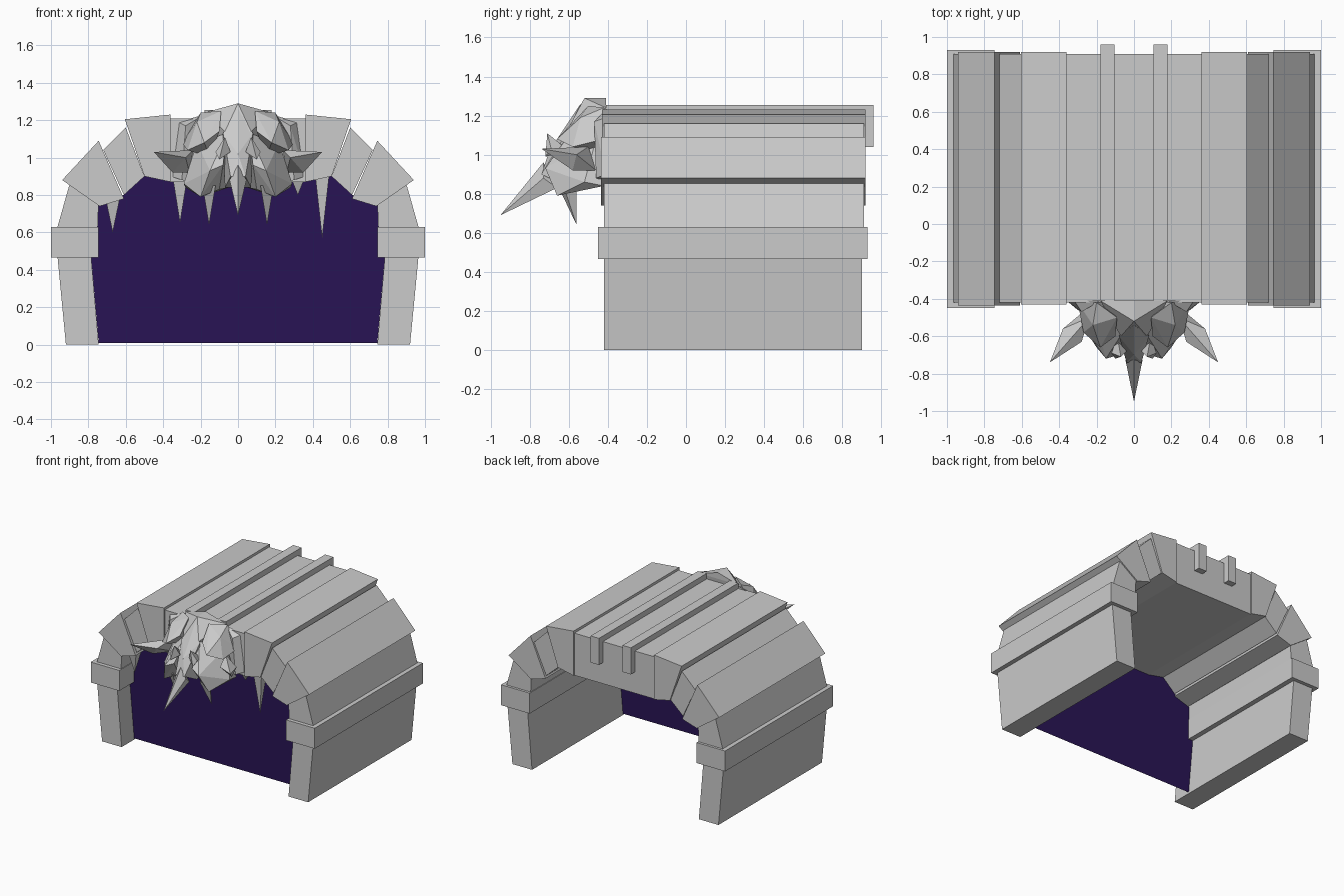
import bpy, bmesh


def finish(name, bm):
    bmesh.ops.recalc_face_normals(bm, faces=bm.faces[:])
    me = bpy.data.meshes.new(name)
    bm.to_mesh(me)
    bm.free()
    ob = bpy.data.objects.new(name, me)
    bpy.context.scene.collection.objects.link(ob)
    return ob


def prism(name, profile, y0, y1, mirror=True):
    """Extrude an x-z outline along y, optionally on both sides."""
    bm = bmesh.new()
    for s in ((1, -1) if mirror else (1,)):
        face = bm.faces.new([bm.verts.new((s * x, y0, z)) for x, z in profile])
        ext = bmesh.ops.extrude_face_region(bm, geom=[face])
        for v in [g for g in ext["geom"] if isinstance(g, bmesh.types.BMVert)]:
            v.co.y = y1
        if face.is_valid is False or len(face.link_faces if hasattr(face, "link_faces") else []) > 0:
            continue
    return finish(name, bm)


def hull(name, points, mirror=True):
    """Faceted solid around a few points, optionally on both sides."""
    bm = bmesh.new()
    for s in ((1, -1) if mirror else (1,)):
        verts = [bm.verts.new((s * x, y, z)) for x, y, z in points]
        res = bmesh.ops.convex_hull(bm, input=verts)
        loose = [v for v in verts if v.is_valid and not v.link_faces]
        bmesh.ops.delete(bm, geom=loose, context="VERTS")
    return finish(name, bm)


def spike(name, x, y, z, w, tip, mirror=False):
    base = [(x - w, y - w, z), (x + w, y - w, z), (x + w, y + w, z), (x - w, y + w, z)]
    return hull(name, base + [tip], mirror)


# Side walls and the protruding band
prism("wall_base", [(0.745, 0), (0.92, 0), (0.965, 0.47), (0.785, 0.47)], -0.42, 0.90)
prism("wall_band", [(0.745, 0.465), (1.0, 0.465), (1.0, 0.63), (0.745, 0.63)], -0.45, 0.93)

# Arch stones from the springing up to the lintel
prism("arch_stone_low", [(0.75, 0.63), (0.965, 0.63), (0.90, 0.86), (0.745, 0.77)], -0.42, 0.91)
prism("arch_stone_wide", [(0.74, 0.74), (0.94, 0.88), (0.745, 1.09), (0.61, 0.78)], -0.435, 0.92)
prism("arch_stone_recessed", [(0.61, 0.80), (0.72, 1.04), (0.60, 1.16), (0.50, 0.90)], -0.42, 0.91)
prism("arch_stone_upper", [(0.50, 0.90), (0.605, 1.205), (0.36, 1.23), (0.36, 0.87)], -0.43, 0.92)
prism("lintel", [(-0.36, 0.87), (0.36, 0.87), (0.36, 1.21), (-0.36, 1.21)], -0.42, 0.91, False)

# Roof straps with a hook hanging over the back
prism("roof_strap", [(0.105, 1.20), (0.18, 1.20), (0.18, 1.255), (0.105, 1.255)], -0.41, 0.96)
prism("strap_hook", [(0.105, 1.04), (0.18, 1.04), (0.18, 1.255), (0.105, 1.255)], 0.90, 0.96)

# Dark portal sheet
bm = bmesh.new()
outline = [(0.745, 0.01), (0.785, 0.47), (0.75, 0.75), (0.61, 0.80), (0.50, 0.91), (0.36, 0.88)]
pts = outline + [(-x, z) for x, z in reversed(outline)]
bm.faces.new([bm.verts.new((x, -0.26, z)) for x, z in pts])
portal = finish("portal_sheet", bm)
mat = bpy.data.materials.new("deep_purple")
mat.diffuse_color = (0.022, 0.007, 0.09, 1)
portal.data.materials.append(mat)

# Beast head: crest, snout, cheeks, brows
hull("head_crest", [(0.18, -0.41, 1.24), (-0.18, -0.41, 1.24), (0, -0.41, 1.29), (0, -0.52, 1.29),
                    (0.14, -0.44, 1.05), (-0.14, -0.44, 1.05), (0.07, -0.60, 1.14), (-0.07, -0.60, 1.14)], False)
hull("head_snout", [(0, -0.54, 1.26), (0.08, -0.60, 1.13), (-0.08, -0.60, 1.13), (0, -0.70, 1.02),
                    (0.04, -0.74, 0.90), (-0.04, -0.74, 0.90), (0.07, -0.62, 0.84), (-0.07, -0.62, 0.84),
                    (0, -0.42, 0.84)], False)
hull("snout_beak", [(0, -0.73, 0.96), (0.045, -0.73, 0.88), (-0.045, -0.73, 0.88),
                    (0.03, -0.66, 0.83), (-0.03, -0.66, 0.83), (0, -0.95, 0.69)], False)
hull("head_cheek", [(0.06, -0.58, 1.13), (0.08, -0.70, 0.96), (0.15, -0.72, 0.93), (0.20, -0.66, 0.79),
                    (0.10, -0.61, 0.83), (0.29, -0.52, 0.86), (0.28, -0.42, 0.84), (0.22, -0.46, 1.08),
                    (0.05, -0.42, 0.84)])
hull("head_brow", [(0.09, -0.50, 1.25), (0.20, -0.42, 1.24), (0.22, -0.54, 1.19), (0.10, -0.60, 1.14),
                   (0.18, -0.66, 1.08), (0.27, -0.58, 1.04), (0.30, -0.42, 1.08), (0.15, -0.42, 1.0)])
hull("head_mane", [(0.18, -0.41, 1.23), (0.32, -0.41, 1.19), (0.28, -0.47, 1.17), (0.36, -0.41, 0.90),
                   (0.30, -0.46, 0.88), (0.20, -0.41, 0.86)])

# Cheek horns, nostril spikes and fangs
hull("cheek_horn", [(0.24, -0.50, 1.04), (0.28, -0.63, 1.0), (0.38, -0.56, 1.0),
                    (0.35, -0.58, 0.92), (0.26, -0.46, 0.92), (0.45, -0.74, 1.03)])
hull("nostril_spike", [(0.04, -0.68, 1.03), (0.12, -0.69, 1.03), (0.09, -0.60, 1.02),
                       (0.10, -0.72, 0.99), (0.07, -0.71, 1.11)])
hull("fang", [(0.12, -0.66, 0.85), (0.19, -0.63, 0.85), (0.15, -0.56, 0.84), (0.155, -0.56, 0.64)])

# Stone icicles hanging inside the arch mouth
for i, (x, z, tip_z) in enumerate([(-0.31, 0.90, 0.65), (0.32, 0.90, 0.80), (0.45, 0.93, 0.57), (-0.67, 0.79, 0.60)]):
    spike(f"icicle_{i + 1}", x, -0.36, z, 0.04, (x, -0.36, tip_z))
